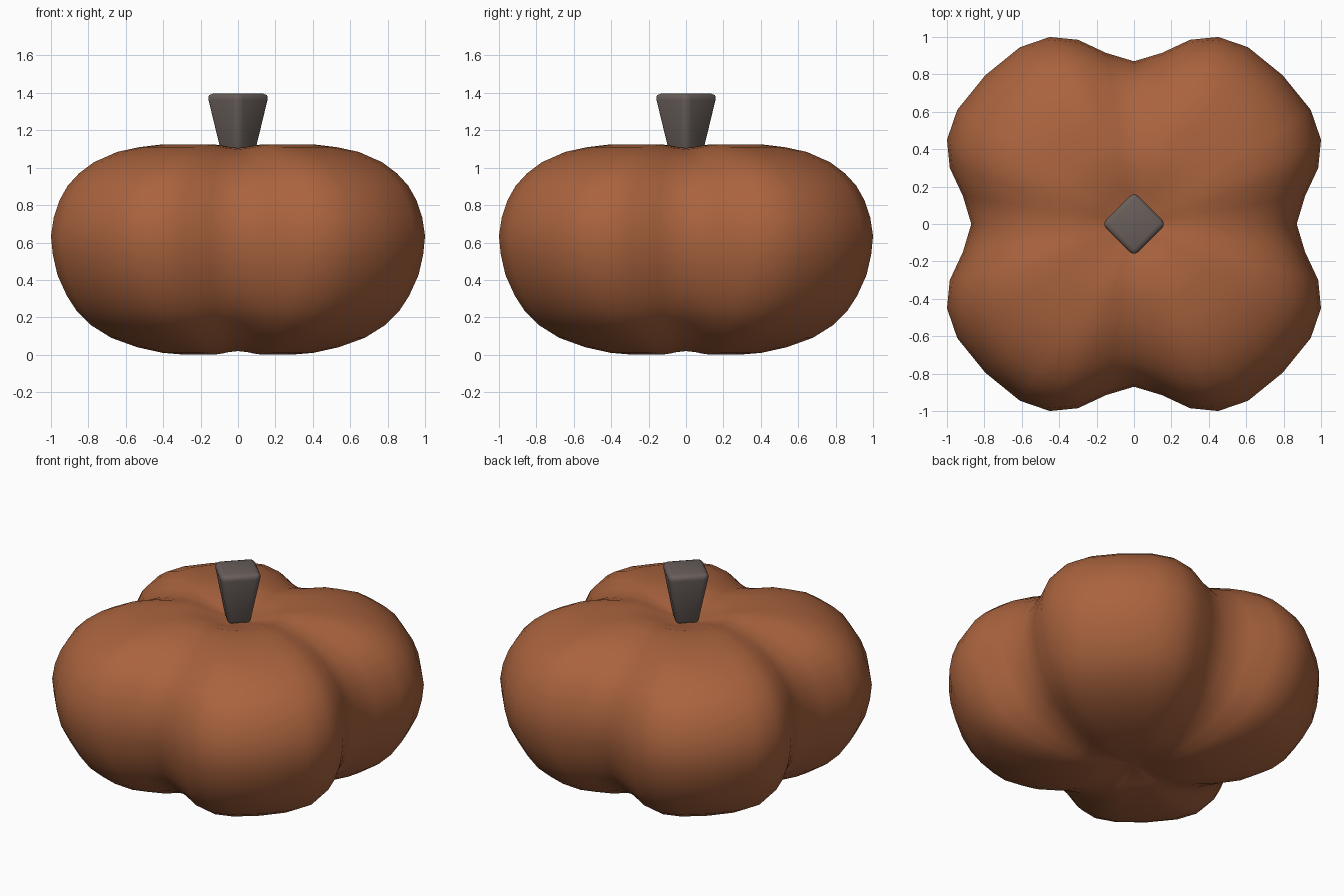
import bpy
import bmesh
from math import atan2, hypot, pi, sin, cos, radians

cube = bpy.data.objects.get("Cube")
if cube:
    bpy.data.objects.remove(cube, do_unlink=True)


def make_material(name, colour):
    mat = bpy.data.materials.new(name)
    mat.use_nodes = True
    mat.diffuse_color = (*colour, 1)
    mat.node_tree.nodes["Principled BSDF"].inputs["Base Color"].default_value = (*colour, 1)
    return mat


def make_object(name, bm, mat):
    bmesh.ops.recalc_face_normals(bm, faces=bm.faces)
    mesh = bpy.data.meshes.new(name)
    bm.to_mesh(mesh)
    bm.free()
    mesh.materials.append(mat)
    obj = bpy.data.objects.new(name, mesh)
    bpy.context.collection.objects.link(obj)
    return obj


def smooth(obj, angle):
    bpy.ops.object.select_all(action="DESELECT")
    obj.select_set(True)
    bpy.context.view_layer.objects.active = obj
    bpy.ops.object.shade_smooth_by_angle(angle=radians(angle))


orange = make_material("burnt orange", (0.40, 0.125, 0.048))
grey = make_material("stem grey", (0.14, 0.112, 0.102))

# Outline of half a lobe, from valley to crest, then mirrored and repeated
half_lobe = [(0.87, 0), (0.915, 0.15), (0.985, 0.30), (1.0, 0.45), (0.945, 0.61), (0.795, 0.795)]
lobe = half_lobe + [(y, x) for x, y in half_lobe[-2:0:-1]]
outline = [(atan2(y, x) + q * pi / 2, hypot(x, y)) for q in range(4) for x, y in lobe]

# Side profile as (radius, height), from the lower dimple to the upper one
profile = [(0.08, 0.05), (0.18, 0.025), (0.30, 0.005), (0.42, 0.015), (0.55, 0.045), (0.68, 0.095),
           (0.79, 0.165), (0.86, 0.235), (0.915, 0.32), (0.965, 0.43), (0.99, 0.54), (1.0, 0.64),
           (0.985, 0.74), (0.955, 0.83), (0.91, 0.91), (0.85, 0.975), (0.77, 1.035), (0.65, 1.09),
           (0.54, 1.115), (0.42, 1.13), (0.30, 1.13), (0.18, 1.095), (0.08, 1.065)]
middle = 0.57

# Lobed body: rings grow rounder and the valleys shallower towards the axis
bm = bmesh.new()
rings = []
for radius, height in profile:
    blend = min(1, radius / 0.7)
    ring = []
    for angle, reach in outline:
        r = radius * (1 + (reach - 1) * blend)
        sink = 0.08 * max(0, 1.1 - reach) / 0.23 * blend
        z = middle + (height - middle) * (1 - sink)
        ring.append(bm.verts.new((r * cos(angle), r * sin(angle), z)))
    rings.append(ring)
count = len(outline)
for low, high in zip(rings, rings[1:]):
    for i in range(count):
        j = (i + 1) % count
        bm.faces.new((low[i], low[j], high[j], high[i]))
for ring, z in ((rings[0], 0.055), (rings[-1], 1.06)):
    tip = bm.verts.new((0, 0, z))
    for i in range(count):
        bm.faces.new((ring[i], ring[(i + 1) % count], tip))
# Rest the body on the ground
lowest = min(v.co.z for v in bm.verts)
bmesh.ops.translate(bm, verts=bm.verts, vec=(0, 0, -lowest))
smooth(make_object("lobed_body", bm, orange), 80)

# Flared four-sided stem with softened edges
bm = bmesh.new()
bmesh.ops.create_cone(bm, cap_ends=True, segments=4, radius1=0.095, radius2=0.182, depth=0.36)
for v in bm.verts:
    r = hypot(v.co.x, v.co.y)
    a = round(atan2(v.co.y, v.co.x) / (pi / 2)) * pi / 2
    v.co.x, v.co.y = r * cos(a), r * sin(a)
bmesh.ops.translate(bm, verts=bm.verts, vec=(0, 0, 1.217))
bmesh.ops.bevel(bm, geom=bm.edges[:], offset=0.035, segments=3, profile=0.5, affect="EDGES")
smooth(make_object("stem", bm, grey), 60)
